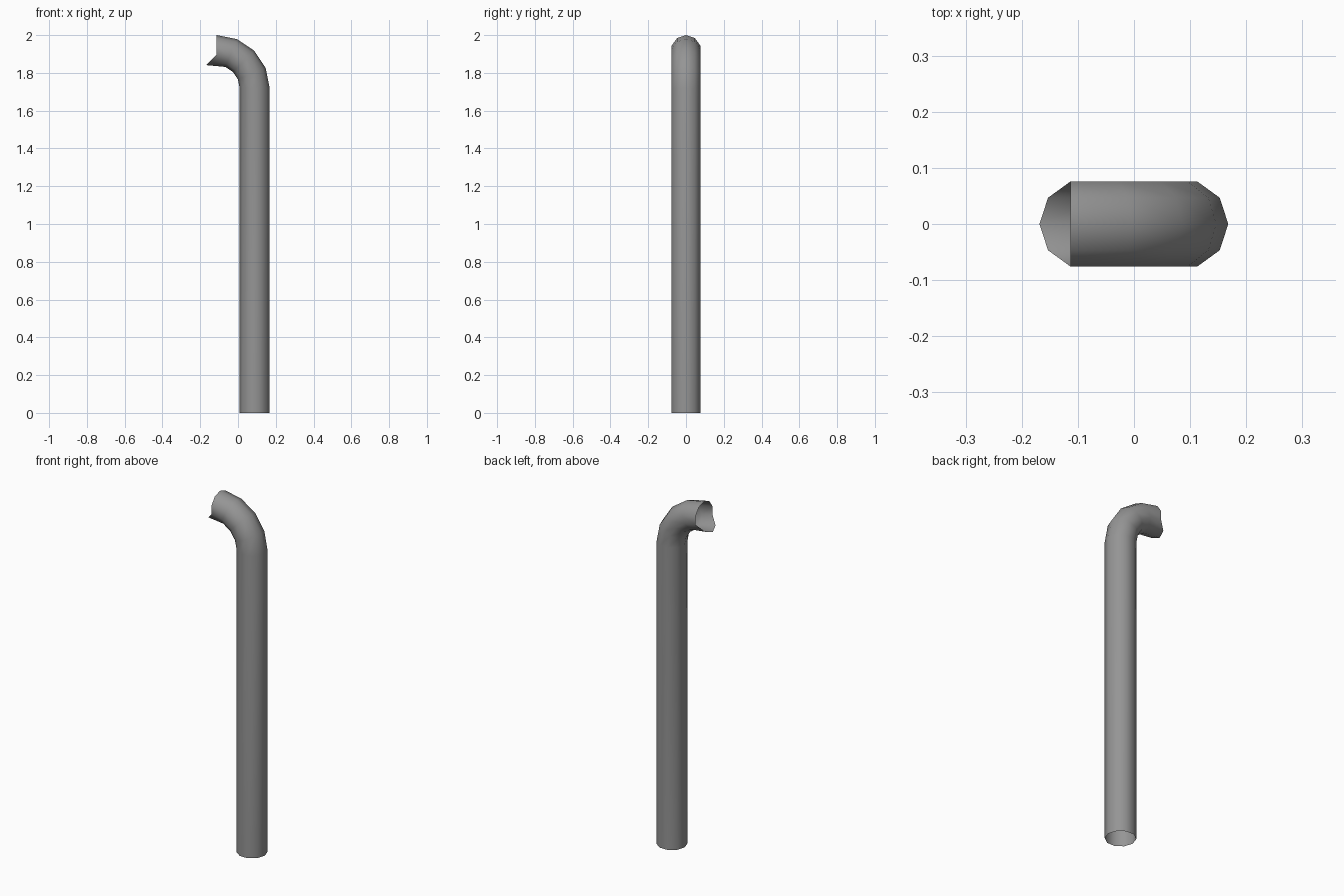
import bpy, bmesh
from math import cos, sin, pi

if "Cube" in bpy.data.objects:
    bpy.data.objects.remove(bpy.data.objects["Cube"])

SIDES, R = 10, 0.0795          # ten-sided tube
BEND_R, BEND_X, BEND_Z = 0.202, -0.1135, 1.7185
STEPS = 4

bm = bmesh.new()


def ring(angle, z0=BEND_Z, lip=False):
    """Tube section at a bend angle; the lip pushes the lower edge forward."""
    verts = []
    for i in range(SIDES):
        a = 2 * pi * i / SIDES
        off = R * cos(a)
        r = BEND_R + off
        x = BEND_X + r * cos(angle)
        if lip:
            x -= max(0, -off - R * cos(0.4 * pi))
        verts.append(bm.verts.new((x, R * sin(a), z0 + r * sin(angle))))
    return verts


# straight stack, then a quarter bend ending in a scooped outlet
rings = [ring(0, 0.0)]
rings += [ring(pi / 2 * k / STEPS, lip=(k == STEPS)) for k in range(STEPS + 1)]

# skin the rings, leaving both ends open
for lo, hi in zip(rings, rings[1:]):
    for i in range(SIDES):
        j = (i + 1) % SIDES
        bm.faces.new((lo[i], lo[j], hi[j], hi[i])).smooth = True

mesh = bpy.data.meshes.new("exhaust_pipe")
bm.to_mesh(mesh)
bm.free()
pipe = bpy.data.objects.new("exhaust_pipe", mesh)
bpy.context.collection.objects.link(pipe)

# dark metal
metal = bpy.data.materials.new("dark_metal")
metal.diffuse_color = (0.3, 0.3, 0.3, 1)
metal.use_nodes = True
metal.node_tree.nodes["Principled BSDF"].inputs["Base Color"].default_value = metal.diffuse_color
mesh.materials.append(metal)
